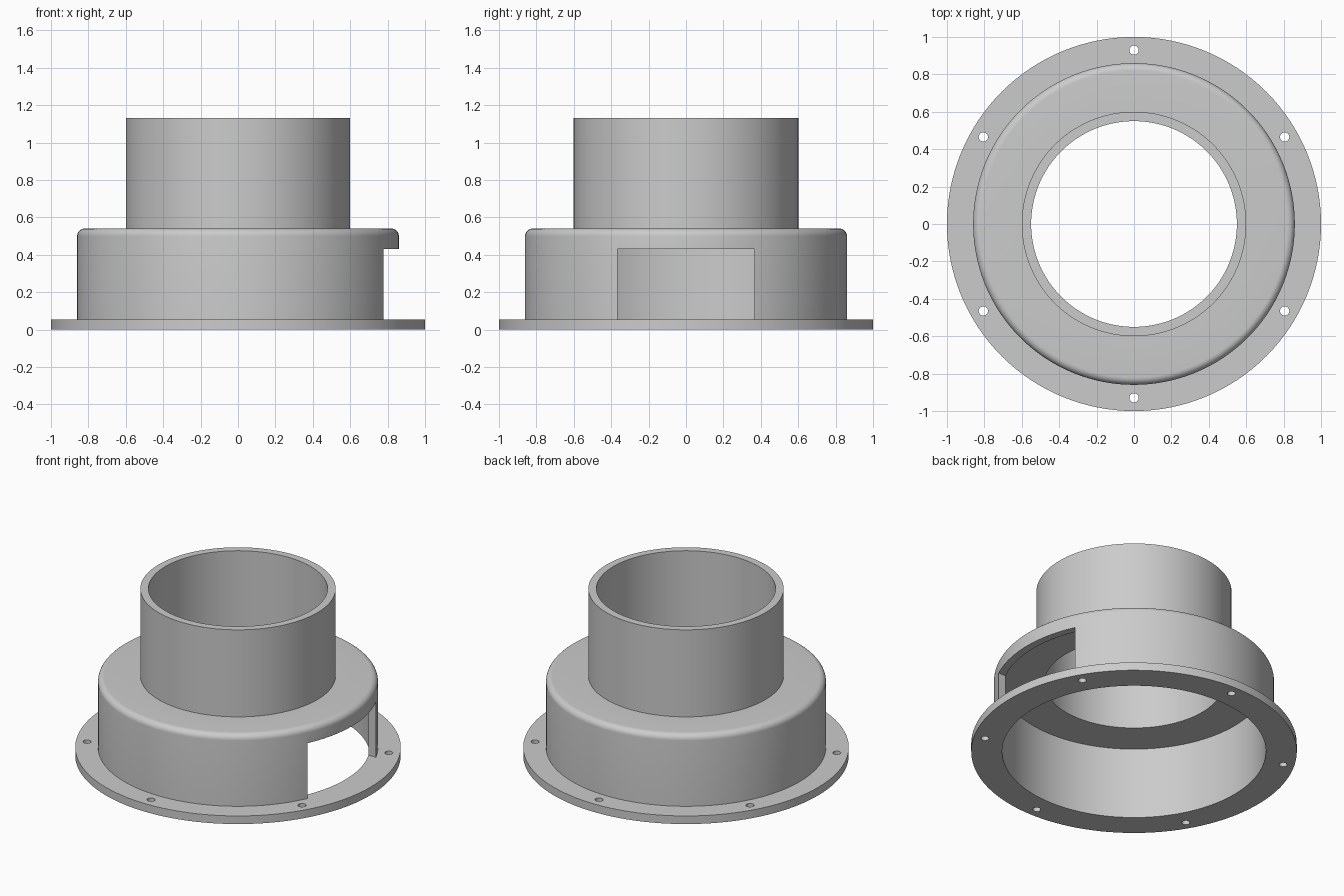
import bpy, bmesh, math
from mathutils import Matrix, Vector

cube = bpy.data.objects.get("Cube")
if cube:
    bpy.data.objects.remove(cube, do_unlink=True)

FLANGE_T, CEILING, TOP, RIM = 0.055, 0.485, 0.54, 1.13
WALL_R, WALL_IN, TUBE_R, TUBE_IN = 0.86, 0.81, 0.60, 0.55
FILLET = 0.04

grey = bpy.data.materials.new("plain_grey")
grey.use_nodes = True
colour = (0.6, 0.6, 0.6, 1)
grey.diffuse_color = colour
grey.node_tree.nodes["Principled BSDF"].inputs["Base Color"].default_value = colour


def add_object(name, bm):
    bmesh.ops.recalc_face_normals(bm, faces=bm.faces[:])
    mesh = bpy.data.meshes.new(name)
    bm.to_mesh(mesh)
    bm.free()
    mesh.materials.append(grey)
    obj = bpy.data.objects.new(name, mesh)
    bpy.context.collection.objects.link(obj)
    return obj


def lathe(name, profile, steps=128):
    bm = bmesh.new()
    verts = [bm.verts.new((r, 0, z)) for r, z in profile]
    edges = [bm.edges.new((v, verts[i - 1])) for i, v in enumerate(verts)]
    bmesh.ops.spin(bm, geom=verts + edges, cent=(0, 0, 0), axis=(0, 0, 1),
                   angle=math.tau, steps=steps)
    bmesh.ops.remove_doubles(bm, verts=bm.verts[:], dist=1e-5)
    return add_object(name, bm)


def cut(target, cutter):
    cutter.hide_render = True
    mod = target.modifiers.new("cut", 'BOOLEAN')
    mod.operation = 'DIFFERENCE'
    mod.solver = 'EXACT'
    mod.object = cutter
    bpy.context.view_layer.objects.active = target
    bpy.ops.object.modifier_apply(modifier=mod.name)
    bpy.data.objects.remove(cutter, do_unlink=True)


# Flange, drum with rounded shoulder, and open tube as one turned section
shoulder = [(WALL_R - FILLET + FILLET * math.cos(a), TOP - FILLET + FILLET * math.sin(a))
            for a in (math.pi / 2 * i / 8 for i in range(9))]
profile = [(WALL_IN, 0), (1, 0), (1, FLANGE_T), (WALL_R, FLANGE_T), *shoulder,
           (TUBE_R, TOP), (TUBE_R, RIM), (TUBE_IN, RIM),
           (TUBE_IN, CEILING), (WALL_IN, CEILING)]
housing = lathe("flanged_housing", profile)

# Six bolt holes through the flange
bm = bmesh.new()
for i in range(6):
    a = math.radians(30 + 60 * i)
    bmesh.ops.create_cone(bm, cap_ends=True, segments=24, radius1=0.025, radius2=0.025,
                          depth=0.3, matrix=Matrix.Translation(
                              (0.93 * math.cos(a), 0.93 * math.sin(a), 0)))
cut(housing, add_object("bolt_hole_cutter", bm))

# Rectangular side opening resting on the flange
low, high = Vector((0.3, -0.365, FLANGE_T)), Vector((0.9, 0.365, 0.43))
bm = bmesh.new()
bmesh.ops.create_cube(bm, size=1, matrix=Matrix.Translation((low + high) / 2)
                      @ Matrix.Diagonal((*(high - low), 1)))
cut(housing, add_object("side_opening_cutter", bm))

# Smooth shading with crisp edges
bpy.ops.object.select_all(action='DESELECT')
housing.select_set(True)
bpy.context.view_layer.objects.active = housing
bpy.ops.object.shade_smooth_by_angle(angle=math.radians(30))
